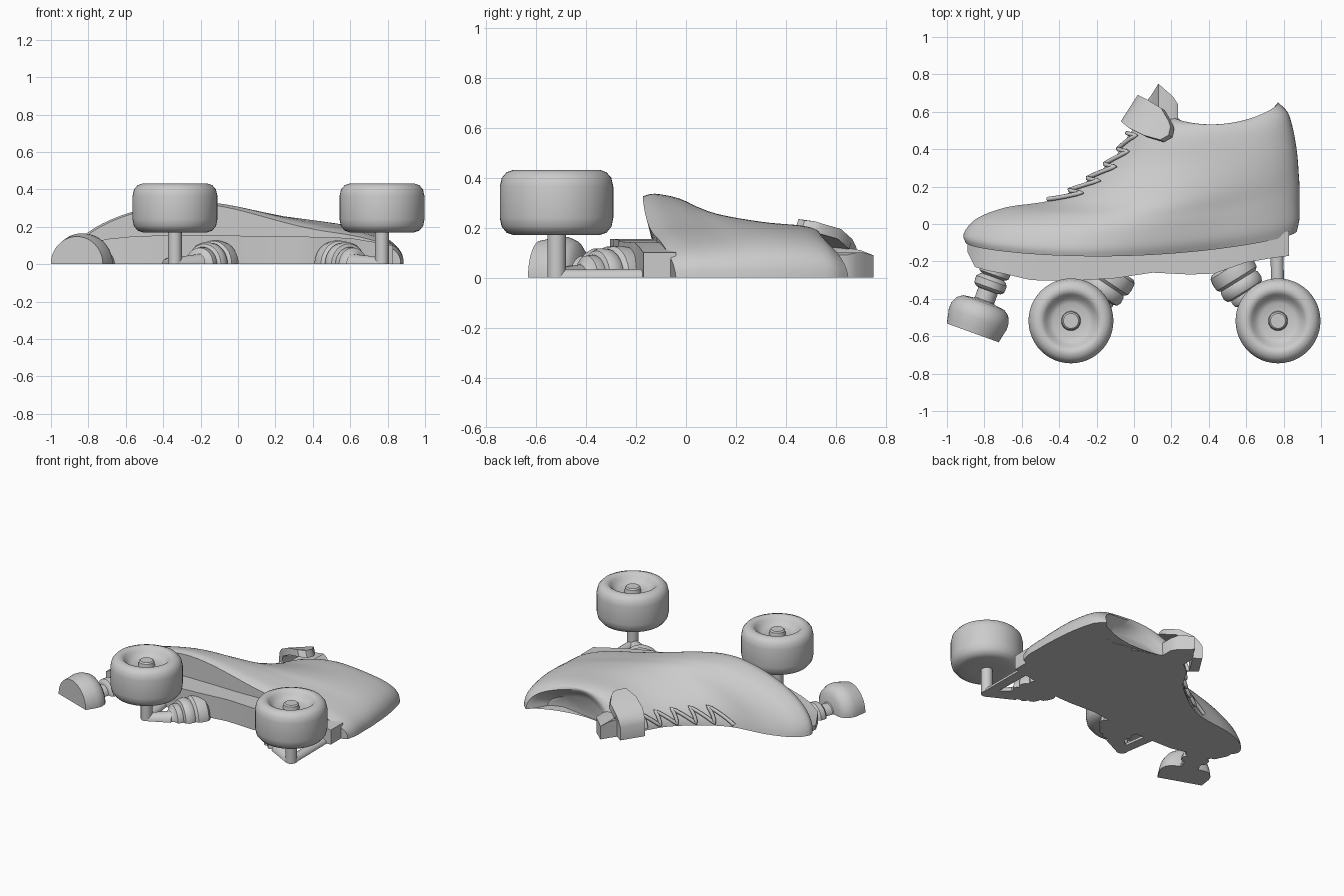
import bpy, bmesh
from math import sin, cos, pi, radians
from mathutils import Vector

cube = bpy.data.objects.get("Cube")
if cube:
    bpy.data.objects.remove(cube, do_unlink=True)

grey = bpy.data.materials.new("plain grey")
grey.use_nodes = True
GREY = (0.6, 0.6, 0.6, 1)
grey.diffuse_color = GREY
grey.node_tree.nodes["Principled BSDF"].inputs["Base Color"].default_value = GREY


def loft(name, rings, sharp=35):
    """Skin closed rings of equal length and cap both ends."""
    bm = bmesh.new()
    rows = [[bm.verts.new(p) for p in ring] for ring in rings]
    n = len(rows[0])
    for a, b in zip(rows, rows[1:]):
        for i in range(n):
            j = (i + 1) % n
            bm.faces.new((a[i], a[j], b[j], b[i]))
    bm.faces.new(rows[0])
    bm.faces.new(rows[-1])
    bmesh.ops.recalc_face_normals(bm, faces=bm.faces)
    mesh = bpy.data.meshes.new(name)
    bm.to_mesh(mesh)
    bm.free()
    mesh.polygons.foreach_set("use_smooth", [True] * len(mesh.polygons))
    mesh.set_sharp_from_angle(angle=radians(sharp))
    mesh.materials.append(grey)
    obj = bpy.data.objects.new(name, mesh)
    bpy.context.collection.objects.link(obj)


def half_lathe(name, start, end, profile, steps=24):
    """Half a turned part lying on the cut plane; profile is (distance, radius)."""
    start = Vector((*start, 0))
    axis = (Vector((*end, 0)) - start).normalized()
    side = Vector((-axis.y, axis.x, 0))
    up = Vector((0, 0, 1))
    loft(name, [[start + axis * d + side * r * cos(pi * i / steps) + up * r * sin(pi * i / steps)
                 for i in range(steps + 1)] for d, r in profile])


def post(name, x, y, profile, steps=48):
    """Upright turned part; profile is (radius, height)."""
    loft(name, [[(x + r * cos(2 * pi * i / steps), y + r * sin(2 * pi * i / steps), z)
                 for i in range(steps)] for r, z in profile])


def slab(name, columns):
    """Flat-bottomed solid from columns of (x, low y, high y, height)."""
    loft(name, [[(x, lo, 0), (x, lo, h), (x, hi, h), (x, hi, 0)] for x, lo, hi, h in columns])


# Boot levels: front x, y, back x, y, ball half-width, heel half-width, sag
LEVELS = [
    (-.90, -.10, .87, -.04, .345, .20, -.10),
    (-.91, -.05, .885, .03, .355, .225, -.11),
    (-.84, .03, .885, .12, .335, .235, -.10),
    (-.68, .09, .885, .20, .30, .235, -.10),
    (-.43, .13, .88, .28, .265, .235, -.08),
    (-.25, .23, .875, .35, .24, .23, -.07),
    (-.10, .36, .865, .43, .22, .22, -.06),
    (-.01, .50, .845, .53, .21, .205, -.05),
    (.09, .57, .82, .60, .195, .18, -.06),
    (.17, .60, .77, .65, .18, .155, -.09),
]
MOUTH = [(.21, .585, .745, .62, .15, .125, -.09), (.27, .54, .69, .53, .10, .08, -.06)]


def level_at(t):
    """Smooth interpolation through the boot levels."""
    i = min(int(t), len(LEVELS) - 2)
    f = t - i
    near = [LEVELS[max(0, min(len(LEVELS) - 1, i + k))] for k in (-1, 0, 1, 2)]
    return [b + f / 2 * (c - a + f * (2 * a - 5 * b + 4 * c - d + f * (3 * (b - c) + d - a)))
            for a, b, c, d in zip(*near)]


def boot_point(level, u):
    fx, fy, bx, by, ball, heel, sag = level
    s = (1 - cos(pi * u)) / 2
    k = max(0, min(1, (s - .3) / .5))
    k = k * k * (3 - 2 * k)
    round_off = max(0, 4 * s * (1 - s)) ** (.5 - .12 * k)
    return Vector((fx + (bx - fx) * s,
                   fy + (by - fy) * s + sag * max(0, sin(pi * s)) ** .6,
                   (ball + (heel - ball) * k) * round_off))


# Boot with a shallow open mouth; each ring returns along the cut plane
U = 48
SUB = 4
levels = [level_at(i / SUB) for i in range((len(LEVELS) - 1) * SUB + 1)] + MOUTH
rings = []
for lv in levels:
    outer = [boot_point(lv, i / U) for i in range(U + 1)]
    rings.append(outer + [Vector((p.x, p.y, 0)) for p in reversed(outer[1:-1])])
loft("boot", rings, 50)

# Sole plate
slab("sole_plate", [
    (-.89, -.15, -.09, .03), (-.85, -.23, -.11, .08), (-.78, -.25, -.12, .115),
    (-.70, -.265, -.13, .135), (-.55, -.30, -.14, .15), (-.35, -.305, -.14, .155),
    (-.10, -.29, -.13, .155), (.10, -.26, -.11, .15), (.30, -.27, -.09, .15),
    (.43, -.265, -.08, .145), (.60, -.205, -.06, .14), (.72, -.185, -.05, .12),
    (.83, -.17, -.04, .10)])

# Ankle strap: pairs of edge points, thickened inward
edges = [((-.07, .55, 0), (.02, .69, 0)), ((-.07, .55, .09), (.02, .69, .09)),
         ((-.06, .54, .13), (.04, .68, .125)), ((-.03, .515, .17), (.07, .665, .155)),
         ((.05, .475, .215), (.145, .62, .195)),
         ((.14, .45, .235), (.185, .55, .215)), ((.185, .475, .23), (.195, .52, .225))]
rings = []
for i, (a, b) in enumerate(edges):
    a, b = Vector(a), Vector(b)
    inward = Vector((.05, -.035, 0)) if i < 3 else Vector((.02, -.012, -.04))
    rings.append([a, b, b + inward, a + inward])
loft("ankle_strap", rings, 40)

# Tongue standing above the strap
slab("tongue", [(.06, .50, .645, .12), (.10, .50, .70, .11), (.13, .50, .75, .09),
                (.17, .50, .715, .10), (.21, .51, .68, .10), (.235, .54, .64, .09)])

# Laces zigzagging up the front, slightly proud of the surface
curve = bpy.data.curves.new("laces", "CURVE")
curve.dimensions = "3D"
curve.bevel_depth = .012
curve.bevel_resolution = 2
spline = curve.splines.new("POLY")
COUNT = 80
spline.points.add(COUNT)
for i, p in enumerate(spline.points):
    f = i / COUNT
    swing = abs((f * 10 + 1) % 2 - 1)
    at = boot_point(level_at(3.9 + 2.9 * f + .3 * swing), .02 + .13 * swing)
    p.co = (*(at + Vector((-.01, .012, .006))), 1)
laces = bpy.data.objects.new("laces", curve)
curve.materials.append(grey)
bpy.context.collection.objects.link(laces)

# Wheels, axles and trucks
WHEEL_Y = -.518
tyre = [(.10, .17), (.17, .17), (.20, .18), (.22, .205), (.227, .24), (.227, .365),
        (.219, .40), (.20, .422), (.175, .431), (.155, .428), (.142, .416), (.128, .398),
        (.112, .383), (.095, .375), (.052, .372), (.048, .398), (.04, .406)]
cushions = [(0, .105), (.015, .122), (.05, .128), (.085, .125), (.10, .108), (.11, .115),
            (.145, .118), (.165, .108), (.172, .088), (.18, .092), (.21, .088), (.22, .065), (.24, .05)]
trucks = (("front", -.337, (-.09, -.24), (-.23, -.45), -.39),
          ("rear", .77, (.505, -.22), (.635, -.43), .765))
for tag, x, top, low, pivot in trucks:
    post(tag + "_wheel", x, WHEEL_Y, tyre)
    post(tag + "_axle", x, WHEEL_Y, [(.037, 0), (.037, .18)], 24)
    half_lathe(tag + "_cushions", top, low, cushions)
    reach = (Vector((x, WHEEL_Y)) - Vector(low)).length
    half_lathe(tag + "_hanger", low, (x, WHEEL_Y), [(-.03, .055), (reach, .037)], 12)
    half_lathe(tag + "_pivot", (pivot, -.17), (x, WHEEL_Y), [(0, .035), (.34, .033)], 12)

# Toe stopper with stem and collar
half_lathe("toe_stopper", (-.862, -.582), (-.76, -.30),
           [(0, .148), (.03, .154), (.08, .165), (.115, .163), (.15, .147), (.172, .117),
            (.18, .06), (.185, .055), (.24, .055), (.245, .072), (.258, .085), (.295, .087),
            (.312, .072), (.318, .062), (.33, .082), (.38, .087)], 32)
